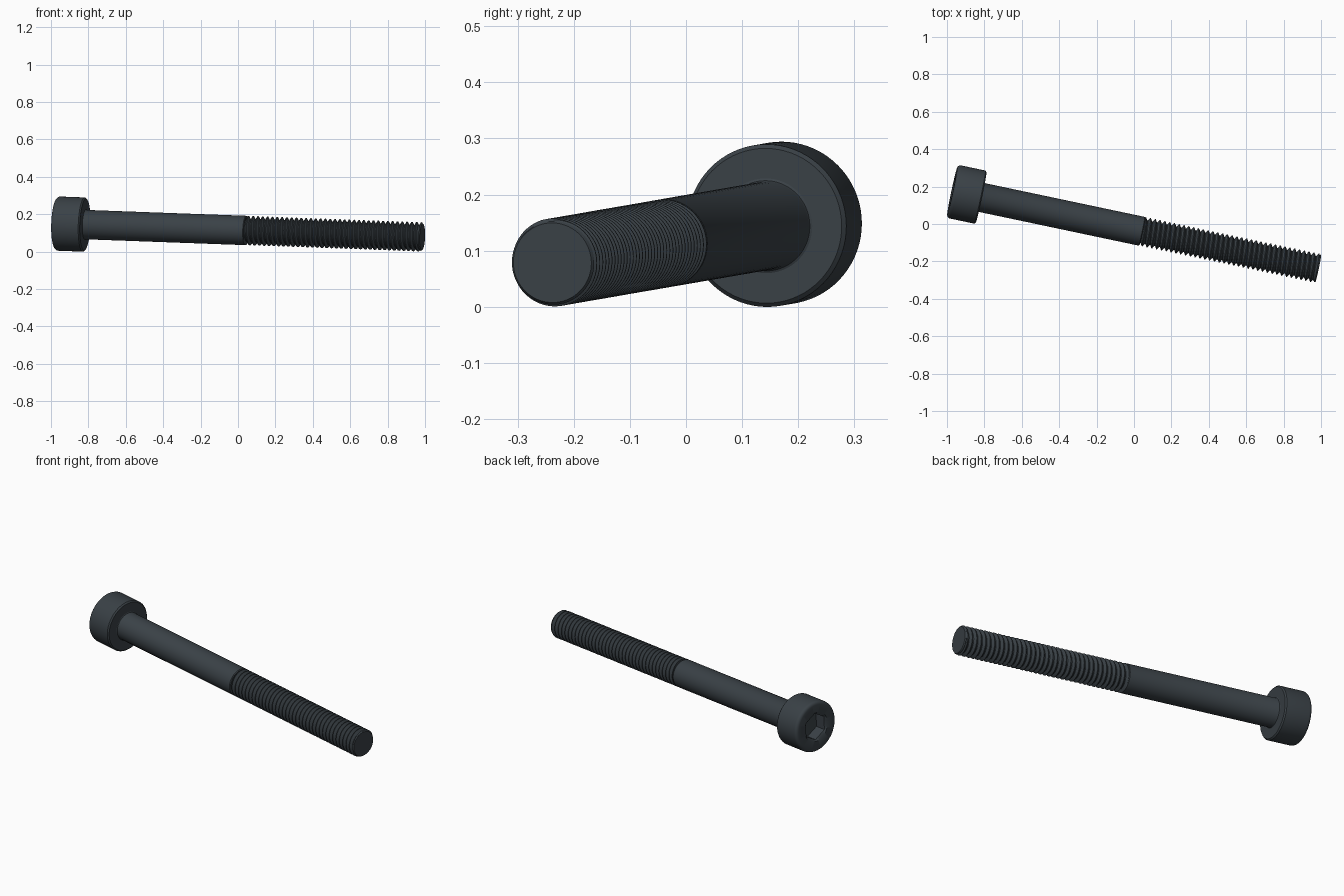
import bpy, bmesh, math
from mathutils import Matrix, Vector

cube = bpy.data.objects.get("Cube")
if cube:
    bpy.data.objects.remove(cube, do_unlink=True)

# Material
steel = bpy.data.materials.new("dark blue grey steel")
COLOUR = (0.042, 0.053, 0.062, 1)
steel.use_nodes = True
steel.diffuse_color = COLOUR
steel.node_tree.nodes["Principled BSDF"].inputs["Base Color"].default_value = COLOUR

# Main sizes, measured along the screw axis from the back of the head
HEAD_R, HEAD_LEN = 0.145, 0.158
SHANK_R, ROOT_R, TIP_R = 0.0785, 0.063, 0.071
THREAD_START, LENGTH, PITCH = 1.04, 2.002, 0.0263
SOCKET_APOTHEM, SOCKET_DEPTH = 0.066, 0.07
SEGMENTS = 72

# Screw axis runs from the head down to the tip
head_back = Vector((-0.972, 0.175, 0.150))
axis = Vector((0.9774, -0.2063, -0.0357))
PLACE = Matrix.Translation(head_back) @ axis.to_track_quat('Z', 'Y').to_matrix().to_4x4()


def polar(r, angle, s):
    return (r * math.cos(angle), r * math.sin(angle), s)


def hexagon(angle):
    """Radius of the hex socket wall at an angle."""
    sixth = math.pi / 3
    return SOCKET_APOTHEM / math.cos((angle + sixth / 2) % sixth - sixth / 2)


def hex_radius(angle):
    # corners fall on multiples of a sixth, turned by half a sixth
    return hexagon(angle + math.pi / 6 + math.pi / 6)


def finish(name, bm):
    mesh = bpy.data.meshes.new(name)
    bm.to_mesh(mesh)
    bm.free()
    mesh.materials.append(steel)
    obj = bpy.data.objects.new(name, mesh)
    bpy.context.collection.objects.link(obj)
    obj.matrix_world = PLACE
    bpy.ops.object.select_all(action='DESELECT')
    obj.select_set(True)
    bpy.context.view_layer.objects.active = obj
    bpy.ops.object.shade_smooth_by_angle(angle=math.radians(30))


def lathe(name, profile):
    """Turn (position, radius) points round the axis; a radius may be a function of angle."""
    bm = bmesh.new()
    angles = [math.tau * i / SEGMENTS for i in range(SEGMENTS)]
    rings = [[bm.verts.new(polar(r(a) if callable(r) else r, a, s)) for a in angles]
             for s, r in profile]
    for low, high in zip(rings, rings[1:]):
        for i in range(SEGMENTS):
            j = (i + 1) % SEGMENTS
            bm.faces.new((low[i], low[j], high[j], high[i]))
    bm.faces.new(rings[0][::-1])
    bm.faces.new(rings[-1])
    finish(name, bm)


# Head: hex socket, countersink, rounded back rim, chamfered bearing rim
FILLET, CHAMFER = 0.018, 0.007
rim = []
for k in range(6):
    a = math.pi / 2 * k / 5
    rim.append((FILLET * (1 - math.cos(a)), HEAD_R - FILLET * (1 - math.sin(a))))
lathe("socket_head", [(SOCKET_DEPTH, hex_radius), (0.008, hex_radius), (0, 0.083)] + rim + [
    (HEAD_LEN - CHAMFER, HEAD_R), (HEAD_LEN, HEAD_R - CHAMFER), (HEAD_LEN, SHANK_R)])

# Plain shank with a small fillet under the head
lathe("shank", [(HEAD_LEN, SHANK_R + 0.006), (HEAD_LEN + 0.002, SHANK_R + 0.002),
                (HEAD_LEN + 0.006, SHANK_R), (THREAD_START - 0.004, SHANK_R),
                (THREAD_START, SHANK_R - 0.004)])

# Core inside the thread, ending in the flat tip
lathe("thread_core", [(THREAD_START - 0.01, ROOT_R - 0.001), (LENGTH - 0.02, ROOT_R - 0.001),
                      (LENGTH - 0.006, TIP_R + 0.004), (LENGTH, TIP_R)])


# Helical thread: four rails per turn, crest flat and root flat
def thread(name):
    bm = bmesh.new()
    rails = [(0, SHANK_R), (0.14, SHANK_R), (0.5, ROOT_R), (0.64, ROOT_R)]
    turns = math.ceil((LENGTH - THREAD_START) / PITCH) + 2
    steps = turns * SEGMENTS

    def vert(i, offset, r):
        s = THREAD_START + PITCH * (i / SEGMENTS - 1 + offset)
        s = min(max(s, THREAD_START), LENGTH)
        return bm.verts.new(polar(min(r, TIP_R + LENGTH - s), math.tau * i / SEGMENTS, s))

    lines = [[vert(i, *rail) for i in range(steps)] for rail in rails]
    lines.append(lines[0][SEGMENTS:])
    for low, high in zip(lines, lines[1:]):
        for i in range(len(high) - 1):
            quad = (low[i], low[i + 1], high[i + 1], high[i])
            spots = [v.co.z for v in quad]
            # skip faces squashed flat against either end
            if max(spots) - min(spots) > 1e-5:
                bm.faces.new(quad)
    bmesh.ops.delete(bm, geom=[v for v in bm.verts if not v.link_faces], context='VERTS')
    finish(name, bm)


thread("screw_thread")
